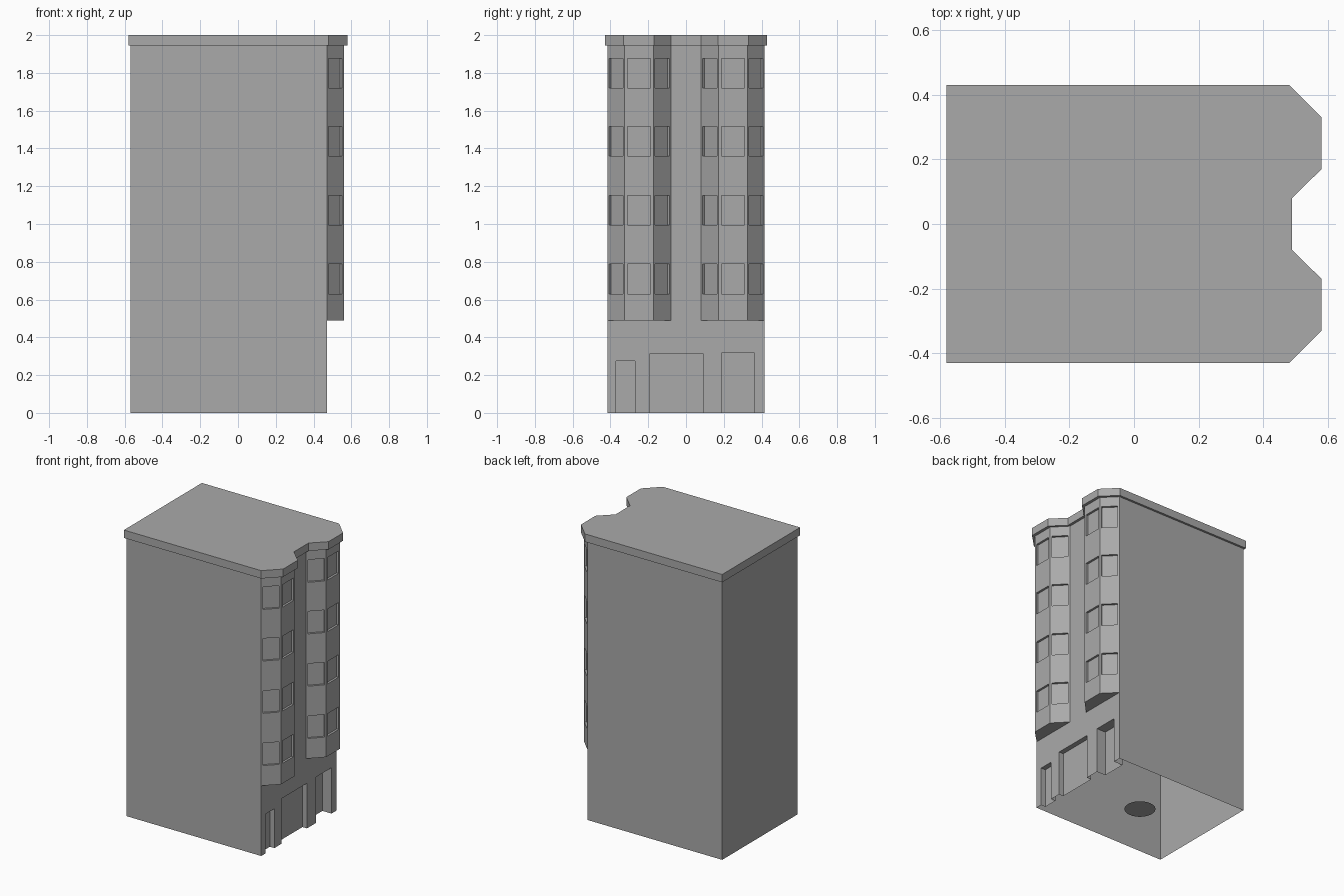
import bpy
import bmesh
from mathutils import Vector

if "Cube" in bpy.data.objects:
    bpy.data.objects.remove(bpy.data.objects["Cube"])

stone = bpy.data.materials.new("plain grey")
stone.use_nodes = True
GREY = (0.4, 0.4, 0.4, 1)
stone.diffuse_color = GREY
stone.node_tree.nodes["Principled BSDF"].inputs["Base Color"].default_value = GREY

BACK, FACE, SIDE = -0.57, 0.47, 0.415   # wall planes
EAVES, TOP, BAY_Z = 1.945, 2.0, 0.49
FLOORS = [0.63, 0.995, 1.36, 1.72]      # window sills
WIN_H = 0.157


def finish(bm, name):
    bmesh.ops.remove_doubles(bm, verts=bm.verts, dist=0.0001)
    mesh = bpy.data.meshes.new(name)
    bm.to_mesh(mesh)
    bm.free()
    mesh.materials.append(stone)
    obj = bpy.data.objects.new(name, mesh)
    bpy.context.collection.objects.link(obj)
    return obj


def facade(bm, a, b, z0, z1, openings=()):
    """Wall from a to b, outside on the right; openings are (u0, u1, low, high, depth)."""
    a, b = Vector(a), Vector(b)
    along = (b - a).normalized()
    out = Vector((along.y, -along.x))

    def face(*corners):
        verts = []
        for u, z, depth in corners:
            p = a + along * u - out * depth
            verts.append(bm.verts.new((p.x, p.y, z)))
        bm.faces.new(verts)

    us = sorted({0, (b - a).length, *(u for o in openings for u in o[:2])})
    zs = sorted({z0, z1, *(z for o in openings for z in o[2:4])})
    # wall surface around the openings
    for u0, u1 in zip(us, us[1:]):
        for w0, w1 in zip(zs, zs[1:]):
            um, wm = (u0 + u1) / 2, (w0 + w1) / 2
            if not any(o[0] < um < o[1] and o[2] < wm < o[3] for o in openings):
                face((u0, w0, 0), (u1, w0, 0), (u1, w1, 0), (u0, w1, 0))
    # recessed panes and their reveals
    for u0, u1, w0, w1, d in openings:
        ring = [(u0, w0), (u1, w0), (u1, w1), (u0, w1)]
        face(*[(*p, d) for p in ring])
        for i, p in enumerate(ring):
            q = ring[(i + 1) % 4]
            if p[1] == q[1] == z0:
                continue
            face((*p, 0), (*q, 0), (*q, d), (*p, d))


# Main walls, open underneath, with the shopfront and doors recessed
bm = bmesh.new()
facade(bm, (BACK, -SIDE), (FACE, -SIDE), 0, EAVES)
facade(bm, (FACE, SIDE), (BACK, SIDE), 0, EAVES)
facade(bm, (BACK, SIDE), (BACK, -SIDE), 0, EAVES)
facade(bm, (FACE, -0.08), (FACE, 0.08), BAY_Z, EAVES)
doors = [(-0.37, -0.27, 0.275, 0.035), (-0.19, 0.09, 0.315, 0.035), (0.19, 0.36, 0.32, 0.07)]
facade(bm, (FACE, -SIDE), (FACE, SIDE), 0, BAY_Z,
       [(y0 + SIDE, y1 + SIDE, 0, h, d) for y0, y1, h, d in doors])
finish(bm, "main_walls")

# Two bay columns with windows on all three faces
BAY = [(FACE, -SIDE), (0.56, -0.325), (0.56, -0.173), (FACE, -0.08)]
for name, mirrored in (("bay_right", False), ("bay_left", True)):
    outline = [(x, -y) for x, y in reversed(BAY)] if mirrored else BAY
    bm = bmesh.new()
    for i, (a, b) in enumerate(zip(outline, outline[1:])):
        width = (Vector(b) - Vector(a)).length
        margin = 0.015 if i == 1 else 0.012
        facade(bm, a, b, BAY_Z, EAVES,
               [(margin, width - margin, s, s + WIN_H, 0.015) for s in FLOORS])
    bm.faces.new([bm.verts.new((x, y, BAY_Z)) for x, y in reversed(outline)])
    finish(bm, name)

# Roof slab following the bays with a small overhang
half = [(0.488, 0.08), (0.58, 0.17), (0.58, 0.33), (0.48, 0.43), (-0.58, 0.43)]
bm = bmesh.new()
plan = half + [(x, -y) for x, y in reversed(half)]
base = bm.faces.new([bm.verts.new((x, y, EAVES)) for x, y in plan])
lid = bmesh.ops.extrude_face_region(bm, geom=[base], use_keep_orig=True)["geom"]
bmesh.ops.translate(bm, verts=[g for g in lid if isinstance(g, bmesh.types.BMVert)],
                    vec=(0, 0, TOP - EAVES))
bmesh.ops.recalc_face_normals(bm, faces=bm.faces)
finish(bm, "roof_slab")

# Small disc on the ground under the middle
bm = bmesh.new()
bmesh.ops.create_circle(bm, cap_ends=True, segments=32, radius=0.1)
bmesh.ops.translate(bm, verts=bm.verts, vec=((BACK + FACE) / 2, 0, 0))
bmesh.ops.reverse_faces(bm, faces=bm.faces)
finish(bm, "ground_disc")
